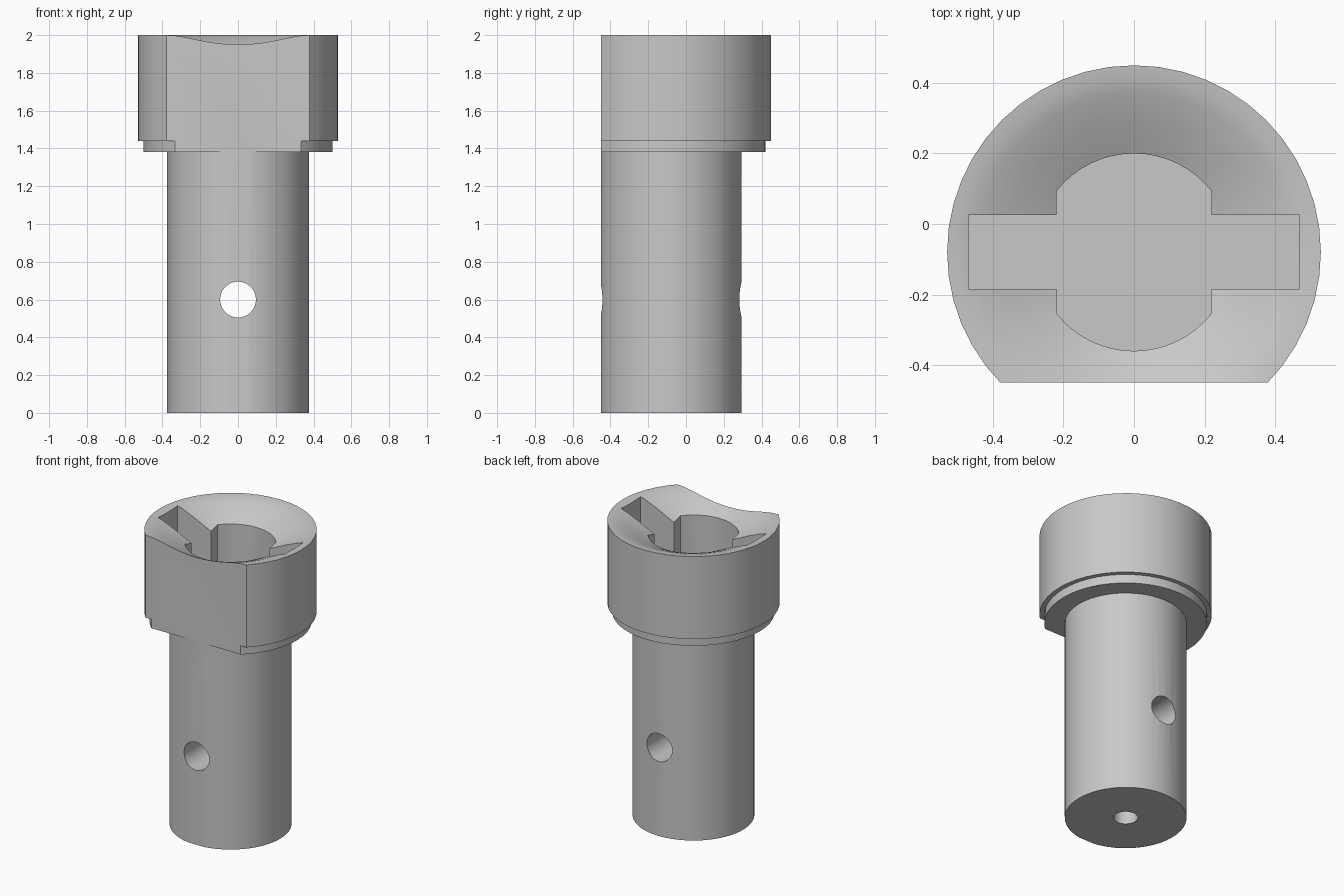
import bpy, bmesh, math
from mathutils import Matrix, Vector

AXIS_Y = -0.08       # the turned axis sits behind the front flat
FLAT_Y = -0.45
SEGMENTS = 48

if "Cube" in bpy.data.objects:
    bpy.data.objects.remove(bpy.data.objects["Cube"], do_unlink=True)

steel = bpy.data.materials.new("grey metal")
steel.use_nodes = True
colour = (0.58, 0.58, 0.58, 1)
steel.diffuse_color = colour
steel.node_tree.nodes["Principled BSDF"].inputs["Base Color"].default_value = colour


def make_object(name, bm):
    bmesh.ops.recalc_face_normals(bm, faces=bm.faces)
    mesh = bpy.data.meshes.new(name)
    bm.to_mesh(mesh)
    bm.free()
    mesh.materials.append(steel)
    obj = bpy.data.objects.new(name, mesh)
    bpy.context.collection.objects.link(obj)
    return obj


def lathe(name, profile):
    bm = bmesh.new()
    verts = [bm.verts.new((r, AXIS_Y, z)) for r, z in profile]
    edges = [bm.edges.new(pair) for pair in zip(verts, verts[1:])]
    bmesh.ops.spin(bm, geom=verts + edges, cent=(0, AXIS_Y, 0), axis=(0, 0, 1),
                   angle=2 * math.pi, steps=SEGMENTS, use_duplicate=False)
    bmesh.ops.remove_doubles(bm, verts=bm.verts, dist=0.0001)
    return make_object(name, bm)


def prism(name, outline, bottom, top):
    bm = bmesh.new()
    face = bm.faces.new([bm.verts.new((x, y, bottom)) for x, y in outline])
    grown = bmesh.ops.extrude_face_region(bm, geom=[face])["geom"]
    bmesh.ops.translate(bm, vec=(0, 0, top - bottom),
                        verts=[v for v in grown if isinstance(v, bmesh.types.BMVert)])
    return make_object(name, bm)


def drill(name, radius, depth, centre, turn=0):
    bm = bmesh.new()
    bmesh.ops.create_cone(bm, cap_ends=True, segments=32, radius1=radius,
                          radius2=radius, depth=depth,
                          matrix=Matrix.Translation(centre) @ Matrix.Rotation(turn, 4, 'X'))
    return make_object(name, bm)


def cut(target, cutter):
    cutter.hide_render = True
    mod = target.modifiers.new("cut", 'BOOLEAN')
    mod.operation, mod.solver, mod.object = 'DIFFERENCE', 'EXACT', cutter
    bpy.context.view_layer.objects.active = target
    bpy.ops.object.modifier_apply(modifier=mod.name)
    bpy.data.objects.remove(cutter, do_unlink=True)


# Turned body: shaft, thin collar, wide head with a dished top
body = lathe("flanged_shaft", [
    (0, 0), (0.375, 0), (0.375, 1.38), (0.5, 1.38), (0.5, 1.44), (0.53, 1.44),
    (0.53, 2), (0.49, 1.996), (0.45, 1.984), (0.37, 1.95), (0.28, 1.905),
    (0.2, 1.865), (0, 1.8)])

# Front flat
cut(body, prism("flat_cutter", [(-1, -1), (1, -1), (1, FLAT_Y), (-1, FLAT_Y)], -0.5, 2.5))

# Socket: round bore with trimmed sides, crossed by a straight slot
bore, half_width, slot_end, slot_half = 0.28, 0.22, 0.47, 0.105
limit = math.acos(half_width / bore)
arc = [limit + (math.pi - 2 * limit) * i / 16 for i in range(17)]
upper = [(slot_end, slot_half), (half_width, slot_half)]
upper += [(bore * math.cos(a), bore * math.sin(a)) for a in arc]
upper += [(-half_width, slot_half), (-slot_end, slot_half)]
outline = upper + [(-x, -y) for x, y in upper]
cut(body, prism("socket_cutter", [(x, y + AXIS_Y) for x, y in outline], 1.45, 2.5))

# Cross pin hole and blind hole in the base
cut(body, drill("pin_hole_cutter", 0.095, 2, Vector((0, 0, 0.6)), math.pi / 2))
cut(body, drill("base_hole_cutter", 0.075, 0.8, Vector((0, AXIS_Y, 0.2))))

# Smooth turned surfaces, crisp machined edges
bpy.ops.object.select_all(action='DESELECT')
body.select_set(True)
bpy.context.view_layer.objects.active = body
bpy.ops.object.shade_smooth_by_angle(angle=math.radians(30))
